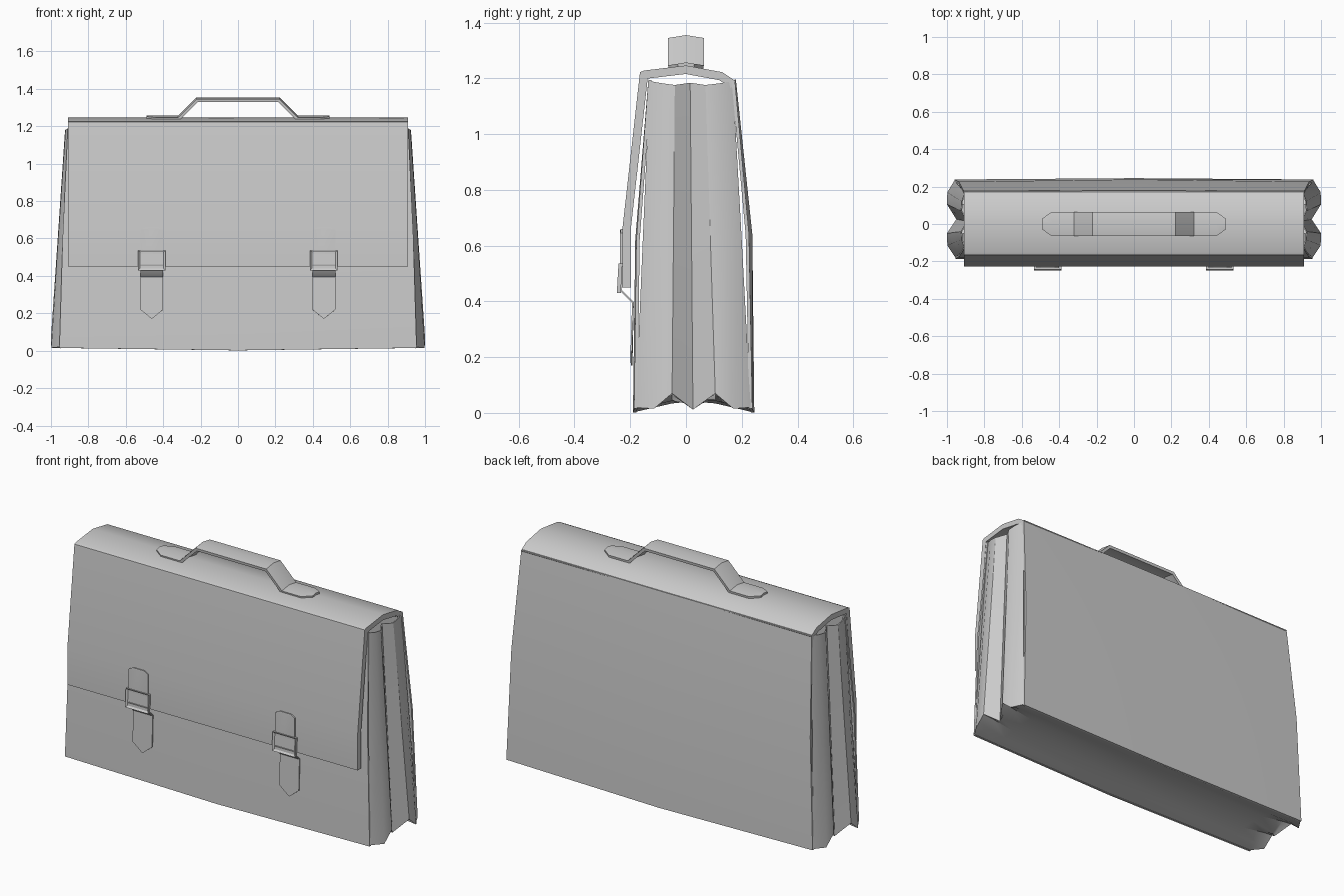
import bpy, bmesh

if "Cube" in bpy.data.objects:
    bpy.data.objects.remove(bpy.data.objects["Cube"])


def grid(name, rows, thick, angle=0.5):
    """Sheet through rows of points, thickened inward and shaded smooth by angle."""
    n = len(rows[0])
    verts = [p for r in rows for p in r]
    faces = [(i * n + j, i * n + j + 1, (i + 1) * n + j + 1, (i + 1) * n + j)
             for i in range(len(rows) - 1) for j in range(n - 1)]
    me = bpy.data.meshes.new(name)
    me.from_pydata(verts, [], faces)
    ob = bpy.data.objects.new(name, me)
    bpy.context.collection.objects.link(ob)
    mod = ob.modifiers.new("thickness", 'SOLIDIFY')
    mod.thickness = thick
    mod.offset = -1
    mod.use_even_offset = True
    bpy.ops.object.select_all(action='DESELECT')
    ob.select_set(True)
    bpy.context.view_layer.objects.active = ob
    bpy.ops.object.modifier_apply(modifier=mod.name)
    bpy.ops.object.shade_smooth_by_angle(angle=angle)
    return ob


def row(hw, y, z, dy=0, dz=0, cx=0):
    """Three points across x, the middle one offset."""
    return [(cx - hw, y, z), (cx, y + dy, z + dz), (cx + hw, y, z)]


# Front and back panels, slightly bowed
grid("front_panel", [row(.955, -.186, .015, -.004, -.013),
                     row(.937, -.178, .62, -.004),
                     row(.91, -.135, 1.195)], .012)
grid("back_panel", [row(.91, .175, 1.195, .004),
                    row(.937, .226, .64, .012),
                    row(.96, .238, .015, .007, -.013)], .012)

# Pleated gusset running down the sides and under the bottom
BOT_Y = [-.18, -.115, -.05, .025, .105, .17, .232]
TOP_Y = [-.13, -.085, -.04, .015, .07, .12, .168]


def side(s, t, zs, xs):
    return [(s * x, b + (u - b) * t, z)
            for b, u, z, x in zip(BOT_Y, TOP_Y, zs, xs)]


X_LOW = [.955, .998, 1.0, .95, 1.0, .998, .96]
X_TOP = [.905, .922, .925, .893, .925, .922, .905]
X_MID = [(a + b) / 2 for a, b in zip(X_LOW, X_TOP)]
Z_TOP = [1.19, 1.182, 1.176, 1.184, 1.176, 1.182, 1.19]
Z_LOW = [.02, .015, .07, .012, .07, .015, .02]
half = [(1, Z_TOP, X_TOP), (.5, [.62] * 7, X_MID), (0, Z_LOW, X_LOW),
        (0, [.015, .03, .065, .03, .065, .03, .015], [.94] * 7),
        (0, [.013, .028, .043, .05, .043, .028, .013], [.8] * 7)]
rows = [side(-1, *h) for h in half]
rows.append([(0, y, z - .009) for (x, y, z) in rows[-1]])
rows += [side(1, *h) for h in reversed(half)]
grid("pleated_gusset", rows, .006)

# Flap: up the front, over the top, down to the back seam
flap = [(-.228, .45), (-.228, .66), (-.165, 1.222), (-.15, 1.228), (0, 1.246),
        (.13, 1.222), (.178, 1.19)]
grid("flap", [row(.91, y, z) for y, z in flap], .03)

# Handle with its end tabs, ridged along the middle
path = [(.49, 1.257, .03), (.44, 1.257, .064), (.32, 1.257, .064),
        (.222, 1.355, .064)]
path += [(-x, z, w) for x, z, w in reversed(path)]
grid("handle", [[(x, -w, z - .16 * w), (x, 0, z), (x, w, z - .16 * w)]
                for x, z, w in path], .016)


def buckle(cx):
    w, z0, z1 = .073, .43, .536
    bm = bmesh.new()
    bmesh.ops.create_cube(bm, size=1)
    for v in bm.verts:
        top = v.co.z > 0
        front = v.co.y < 0
        v.co = (cx + (w if v.co.x > 0 else -w),
                (-.242 if top else -.248) + (0 if front else .014),
                z1 if top else z0)
    bm.normal_update()
    f = min(bm.faces, key=lambda f: f.calc_center_median().y)
    bmesh.ops.inset_region(bm, faces=[f], thickness=.014)
    bmesh.ops.translate(bm, verts=f.verts, vec=(0, .007, 0))
    me = bpy.data.meshes.new("buckle")
    bm.to_mesh(me)
    bm.free()
    bpy.context.collection.objects.link(bpy.data.objects.new("buckle", me))


# Straps and buckles
for cx in (-.461, .459):
    grid("upper_strap", [row(.061, -.236, .45, cx=cx),
                         row(.061, -.236, .645, dz=.01, cx=cx),
                         row(.035, -.235, .66, cx=cx)], .01)
    grid("lower_strap", [row(.061, -.199, .22, .001, -.05, cx),
                         row(.061, -.193, .395, cx=cx),
                         row(.061, -.235, .437, cx=cx),
                         row(.061, -.242, .46, cx=cx)], .006)
    buckle(cx)
